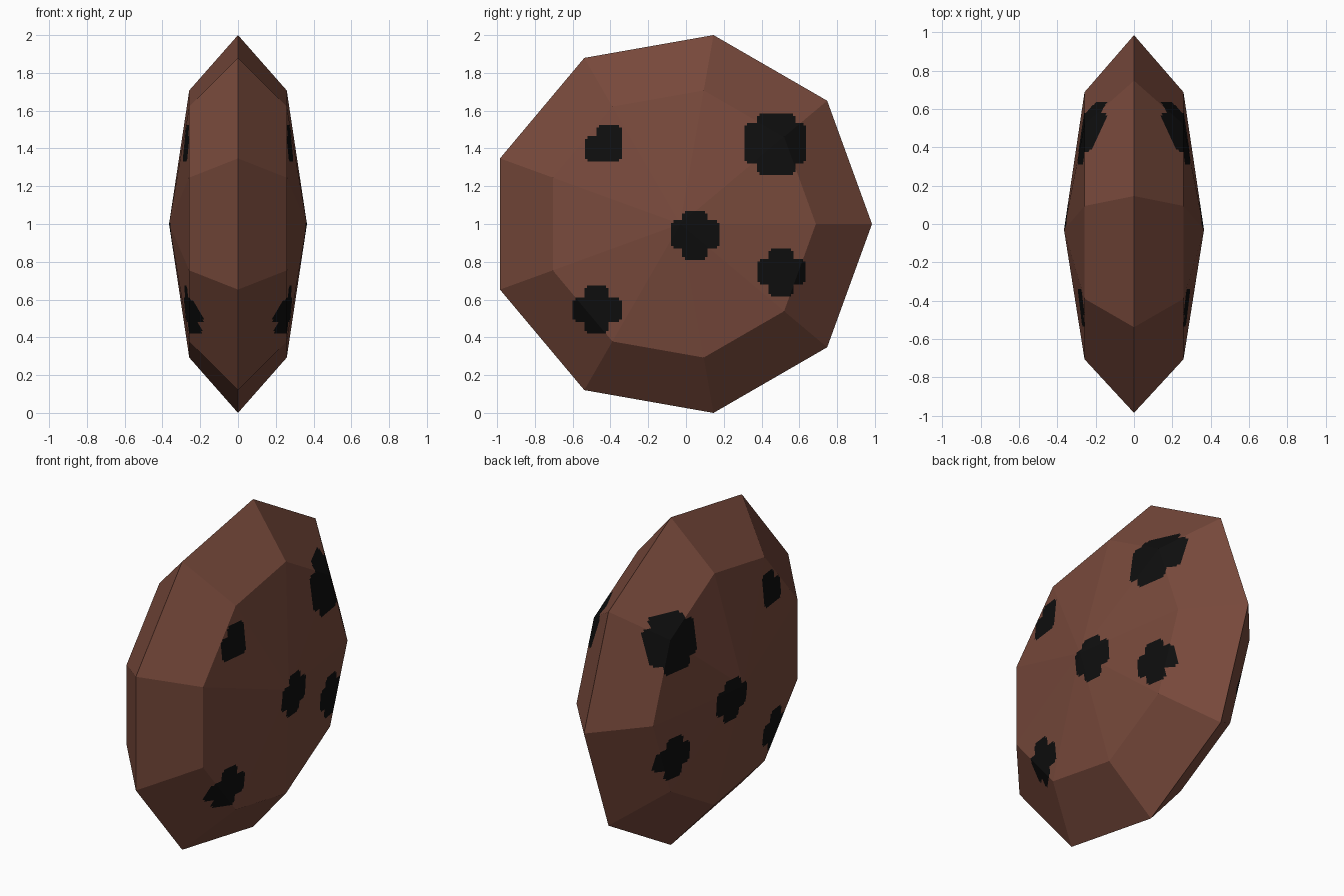
import bpy, bmesh, math
from mathutils import Vector

if "Cube" in bpy.data.objects:
    bpy.data.objects.remove(bpy.data.objects["Cube"])

SIDES = 9
R = 1 / math.sin(math.radians(80))          # rim radius, so the height is 2
HALF = 0.365                                # half thickness
CY = -R * (1 - math.cos(math.radians(20))) / 2
CZ = 1.0


def material(name, rgb):
    m = bpy.data.materials.new(name)
    m.diffuse_color = (*rgb, 1)
    m.use_nodes = True
    m.node_tree.nodes["Principled BSDF"].inputs["Base Color"].default_value = m.diffuse_color
    return m


def clipped(y0, y1, z0, z1, c=0.014):
    """Rectangle with small stepped corners, as two overlapping rectangles."""
    return [(y0 + c, y1 - c, z0, z1), (y0, y1, z0 + c, z1 - c)]


def plus(y0, y1, z0, z1, cy0, cy1, bz0, bz1):
    """Cross-shaped chip: vertical column and horizontal bar."""
    return clipped(cy0, cy1, z0, z1) + clipped(y0, y1, bz0, bz1)


# chocolate chips in (y, z), the same on both sides
chips = [
    plus(0.31, 0.635, 1.26, 1.585, 0.375, 0.58, 1.32, 1.535),
    plus(-0.08, 0.178, 0.81, 1.07, -0.02, 0.115, 0.87, 1.02),
    plus(0.378, 0.633, 0.615, 0.87, 0.436, 0.57, 0.68, 0.815),
    plus(-0.60, -0.34, 0.42, 0.675, -0.537, -0.41, 0.48, 0.61),
    clipped(-0.475, -0.34, 1.33, 1.525) + clipped(-0.535, -0.34, 1.33, 1.465),
]

# cookie body: flattened nine-sided ball with its poles along x
bm = bmesh.new()


def ring(lat):
    r, x = R * math.cos(lat), HALF * math.sin(lat)
    return [bm.verts.new((x, CY + r * math.cos(a), CZ + r * math.sin(a)))
            for a in (2 * math.pi * i / SIDES for i in range(SIDES))]


rim = ring(0)
for side in (-1, 1):
    inner = ring(side * math.pi / 4)
    pole = bm.verts.new((side * HALF, CY, CZ))
    for i in range(SIDES):
        j = (i + 1) % SIDES
        bm.faces.new((rim[i], rim[j], inner[j], inner[i]))
        bm.faces.new((inner[i], inner[j], pole))
bmesh.ops.recalc_face_normals(bm, faces=bm.faces[:])


# cut the chip outlines into the surface
def near(face, box):
    ys = [v.co.y for v in face.verts]
    zs = [v.co.z for v in face.verts]
    return (max(ys) > box[0] and min(ys) < box[1]
            and max(zs) > box[2] and min(zs) < box[3])


for rects in chips:
    box = (min(r[0] for r in rects), max(r[1] for r in rects),
           min(r[2] for r in rects), max(r[3] for r in rects))
    for axis, k in ((1, 0), (2, 2)):
        for value in sorted({r[k + n] for r in rects for n in (0, 1)}):
            normal = Vector((0, 0, 0))
            normal[axis] = 1
            faces = [f for f in bm.faces if near(f, box)]
            geom = set(faces)
            for f in faces:
                geom.update(f.edges)
                geom.update(f.verts)
            bmesh.ops.bisect_plane(bm, geom=list(geom), dist=1e-5,
                                   plane_co=normal * value, plane_no=normal)

# colour the faces inside a chip outline
for f in bm.faces:
    c = f.calc_center_median()
    f.material_index = int(any(r[0] < c.y < r[1] and r[2] < c.z < r[3]
                               for rects in chips for r in rects))

mesh = bpy.data.meshes.new("cookie")
bm.to_mesh(mesh)
bm.free()
mesh.materials.append(material("baked brown", (0.190, 0.068, 0.045)))
mesh.materials.append(material("dark chocolate", (0.0045, 0.0045, 0.0045)))
bpy.context.collection.objects.link(bpy.data.objects.new("cookie", mesh))
